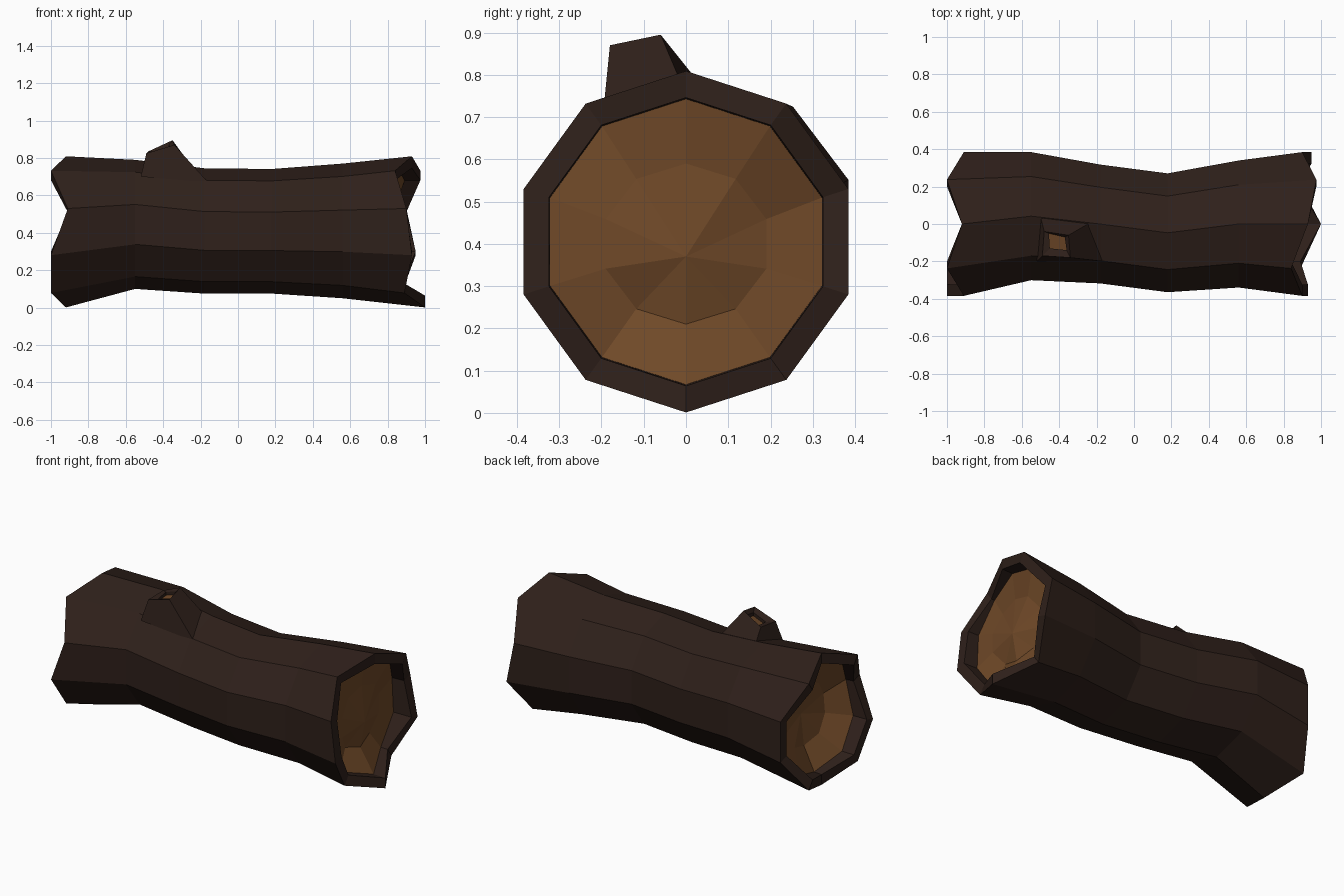
import bpy, bmesh
from math import sin, cos, pi

if "Cube" in bpy.data.objects:
    bpy.data.objects.remove(bpy.data.objects["Cube"])

N = 10


def material(name, rgb):
    m = bpy.data.materials.new(name)
    m.diffuse_color = (*rgb, 1)
    m.use_nodes = True
    m.node_tree.nodes["Principled BSDF"].inputs["Base Color"].default_value = m.diffuse_color
    return m


bark = material("bark", (0.028, 0.0145, 0.0105))
wood = material("wood", (0.16, 0.066, 0.021))


def ring(bm, xs, yc, zc, ry, rz):
    # ten-sided ring, first vertex at the top, turning towards +y
    if not isinstance(xs, (list, tuple)):
        xs = [xs] * N
    return [bm.verts.new((xs[i], yc + ry * sin(2 * pi * i / N), zc + rz * cos(2 * pi * i / N)))
            for i in range(N)]


def bridge(bm, a, b, mat=0):
    n = len(a)
    for i in range(n):
        j = (i + 1) % n
        bm.faces.new((a[i], a[j], b[j], b[i])).material_index = mat


def finish(bm, name):
    bmesh.ops.recalc_face_normals(bm, faces=bm.faces)
    me = bpy.data.meshes.new(name)
    bm.to_mesh(me)
    bm.free()
    me.materials.append(bark)
    me.materials.append(wood)
    ob = bpy.data.objects.new(name, me)
    bpy.context.collection.objects.link(ob)
    return ob


# log: jagged ends, waisted trunk, sunken wood at both ends
bm = bmesh.new()
left_x = [-.92, -1, -.91, -.91, -1, -.92, -1, -1, -.91, -1]
right_x = [.93, .975, .90, .95, .875, 1.0, .89, .93, .90, .84]
left = ring(bm, left_x, 0, .405, .404, .404)
right = ring(bm, right_x, 0, .405, .404, .404)
trunk = [(-.55, .042, .445, .36, .345), (-.18, 0, .41, .334, .335),
         (.18, -.047, .408, .334, .333), (.56, 0, .41, .357, .36)]
loops = [left] + [ring(bm, *t) for t in trunk] + [right]
for a, b in zip(loops, loops[1:]):
    bridge(bm, a, b)


def wood_end(outer, rim_x, floor_x, mid_x, centre):
    rim = ring(bm, rim_x, 0, .405, .341, .341)
    floor = ring(bm, floor_x, 0, .405, .338, .338)
    mid = ring(bm, mid_x, 0, .40, .20, .19)
    bridge(bm, outer, rim)
    bridge(bm, rim, floor)
    bridge(bm, floor, mid, 1)
    c = bm.verts.new(centre)
    for i in range(N):
        bm.faces.new((mid[i], mid[(i + 1) % N], c)).material_index = 1


wood_end(right, right_x,
         [.86, .89, .82, .83, .83, .92, .83, .84, .83, .82],
         [.84, .85, .82, .82, .81, .83, .81, .84, .84, .83], (.86, 0, .37))
wood_end(left, left_x,
         [-.86, -.92, -.86, -.86, -.91, -.87, -.92, -.91, -.86, -.92],
         [-.80, -.82, -.79, -.80, -.82, -.80, -.82, -.81, -.80, -.82], (-.78, 0, .40))
finish(bm, "log")

# branch stub: four-sided, with a small wood inset on top
bm = bmesh.new()
base = [(-.50, .04, .77), (-.23, .01, .73), (-.16, -.20, .67), (-.52, -.20, .70)]
top = [(-.48, -.04, .835), (-.35, -.06, .895), (-.34, -.18, .87), (-.49, -.17, .825)]
hole = [(-.455, -.05, .835), (-.37, -.07, .87), (-.36, -.14, .855), (-.45, -.13, .825)]
quads = [[bm.verts.new(p) for p in q] for q in (base, top, hole)]
bridge(bm, quads[0], quads[1])
bridge(bm, quads[1], quads[2])
pit = [bm.verts.new((v.co.x, v.co.y, v.co.z - .02)) for v in quads[2]]
bridge(bm, quads[2], pit)
bm.faces.new(pit).material_index = 1
bm.faces.new(quads[0])
finish(bm, "branch_stub")
